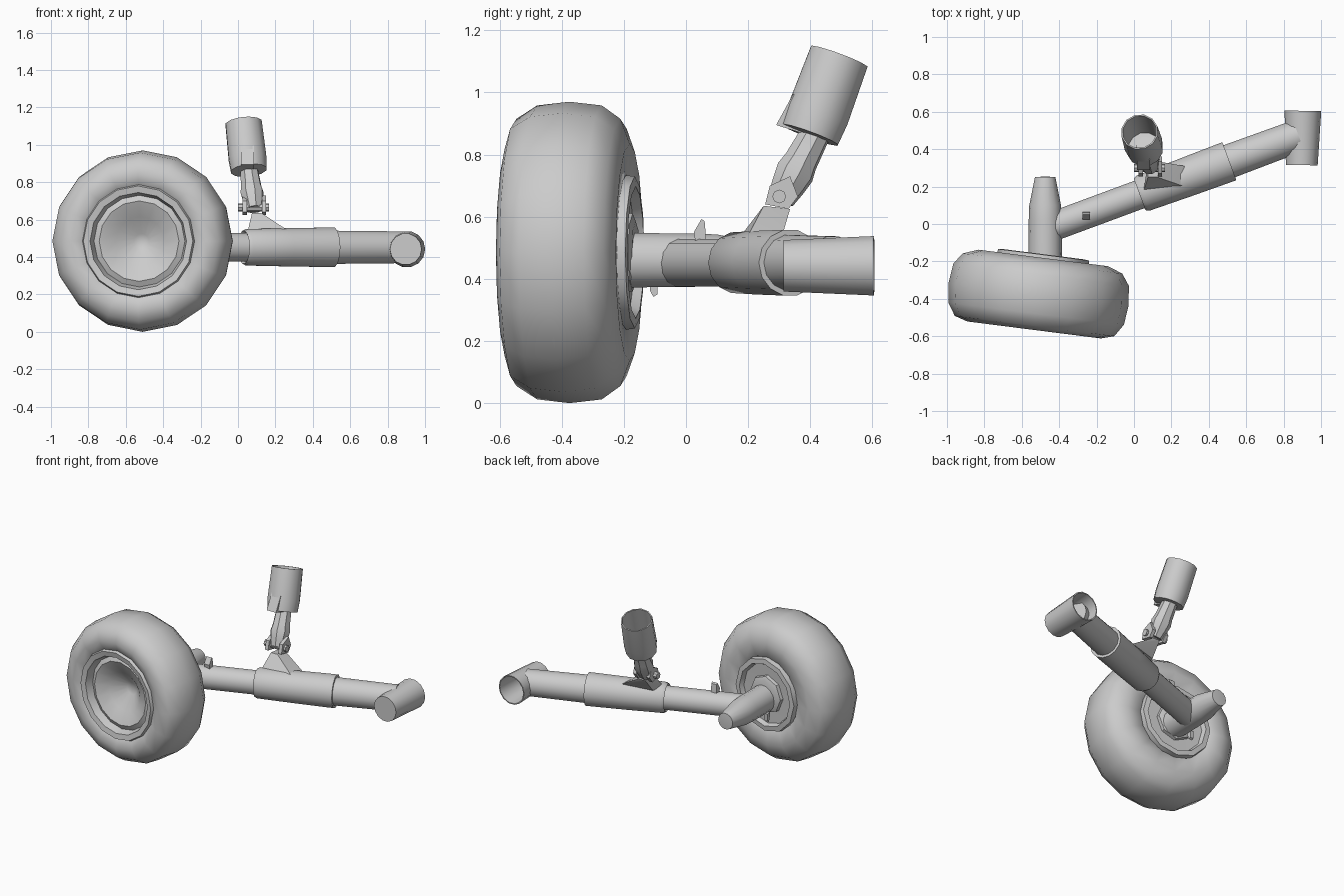
import bpy, bmesh, math
from mathutils import Vector

if "Cube" in bpy.data.objects:
    bpy.data.objects.remove(bpy.data.objects["Cube"])


def finish(name, bm, angle=35):
    bmesh.ops.remove_doubles(bm, verts=bm.verts, dist=1e-5)
    bmesh.ops.recalc_face_normals(bm, faces=bm.faces)
    me = bpy.data.meshes.new(name)
    bm.to_mesh(me)
    bm.free()
    for p in me.polygons:
        p.use_smooth = True
    me.set_sharp_from_angle(angle=math.radians(angle))
    ob = bpy.data.objects.new(name, me)
    bpy.context.collection.objects.link(ob)
    return ob


def lathe(name, origin, direction, profile, segs=14, angle=35):
    """Revolve (radius, height) points about an axis."""
    bm = bmesh.new()
    rot = Vector(direction).to_track_quat('Z', 'Y')
    o = Vector(origin)
    rings = []
    for r, h in profile:
        rings.append([bm.verts.new(o + rot @ Vector((
            r * math.cos(2 * math.pi * i / segs),
            r * math.sin(2 * math.pi * i / segs), h))) for i in range(segs)])
    for a, b in zip(rings, rings[1:]):
        for i in range(segs):
            j = (i + 1) % segs
            bm.faces.new((a[i], a[j], b[j], b[i]))
    return finish(name, bm, angle)


def rod(name, a, b, ra, rb=None, segs=14, open_end=False):
    """Straight tube from a to b, capped, or hollow at b."""
    a, b = Vector(a), Vector(b)
    n = (b - a).length
    rb = ra if rb is None else rb
    prof = [(0, 0), (ra, 0), (rb, n)]
    prof += [(rb * .93, n), (ra * .9, .03), (0, .03)] if open_end else [(0, n)]
    return lathe(name, a, b - a, prof, segs)


def hull(name, pts):
    bm = bmesh.new()
    for p in pts:
        bm.verts.new(p)
    bmesh.ops.convex_hull(bm, input=bm.verts)
    return finish(name, bm, 30)


# Wheel, slightly steered; the axis points inward to the strut
C = (-0.51, -0.375, 0.485)
AX = (0.126, 0.992, 0)
lathe("tyre", C, AX, [(.28, -.15), (.30, -.172), (.36, -.193), (.43, -.172),
      (.473, -.105), (.485, 0), (.473, .105), (.43, .165), (.35, .195),
      (.25, .185), (.23, .16)], 16, 50)
lathe("wheel_front_rim", C, AX, [(.305, -.165), (.295, -.192), (.26, -.185),
      (.245, -.135), (.215, -.15), (.13, -.11), (.04, -.04), (0, -.035)], 16)
lathe("wheel_back_rim", C, AX, [(.25, .17), (.245, .212), (.212, .215),
      (.20, .185), (0, .18)], 12)
lathe("wheel_hub", C, AX, [(.13, .17), (.125, .205), (.10, .215), (0, .215)], 8)

# Axle stub with tapered inner end
lathe("axle_stub", (-0.475, -0.2, 0.46), (0, 1, 0), [(0, 0), (.09, 0),
      (.088, .22), (.085, .30), (.055, .45), (0, .455)], 14)

# Main beam running back to the right at about 20 degrees
Z = 0.452


def on_beam(x, dz=0):
    return (x, 0.147 + 0.37 * x, Z + dz)


rod("inner_beam", on_beam(-0.45), on_beam(0.06), .078)
sleeve_dir = Vector(on_beam(0.51)) - Vector(on_beam(0.03))
n = sleeve_dir.length
lathe("beam_sleeve", on_beam(0.03), sleeve_dir, [(.07, .015), (.09, 0),
      (.10, .02), (.105, n * .5), (.108, n - .04), (.108, n), (.085, n)])
rod("outer_beam", on_beam(0.5), on_beam(0.88), .091, .087)

# Pivot tube at the beam's far end, hollow at the back
rod("pivot_tube", (0.897, 0.315, 0.442), (0.903, 0.605, 0.442), .085, .098,
    14, True)

# Damper bracket on the sleeve
hull("damper_bracket", [(.05, .17, .53), (.07, .26, .53), (.27, .31, .54),
     (.27, .20, .54), (.075, .25, .635), (.125, .25, .635),
     (.125, .335, .625), (.075, .335, .625)])

# Clevis ears and cross pin
P = Vector((0.085, 0.30, 0.655))
for side, x in (("left", 0.025), ("right", 0.127)):
    hull("clevis_ear_" + side, [(x + dx, y, z) for dx in (0, .024) for y, z in
         ((.255, .64), (.27, .70), (.335, .73), (.36, .665), (.33, .625))])
rod("clevis_pin", P + Vector((-.085, 0, .01)), P + Vector((.08, 0, .01)), .022,
    segs=8)

# Damper: eye neck and hollow upper cylinder
top = Vector((0.03, 0.493, 1.115))
axis = Vector((-0.03, 0.10, 0.27)).normalized()
lathe("damper_neck", (0.087, 0.305, 0.655), (-0.025, 0.10, 0.19),
      [(0, 0), (.045, 0), (.056, .05), (.064, .10), (.056, .14), (.048, .26),
       (0, .26)], 8)
lathe("damper_cylinder", top, axis, [(0, -.275), (.098, -.27), (.104, -.2),
      (.10, 0), (.092, 0), (.088, -.25), (0, -.25)], 12)
# Side lug low on the cylinder
hull("damper_lug", [(x, y, z) for x in (.015, .085) for y, z in
     ((.29, .895), (.345, .995), (.40, .97), (.37, .87))])

# Small line clips on the beam and stub
hull("beam_clip", [(x, y, z) for x in (-.275, -.235) for y, z in
     ((.03, .52), (.025, .55), (.05, .593), (.06, .585), (.065, .525))])
hull("stub_clip", [(x, y, z) for x in (-.555, -.53) for y, z in
     ((-.12, .40), (-.115, .36), (-.105, .342), (-.092, .35), (-.09, .40))])
